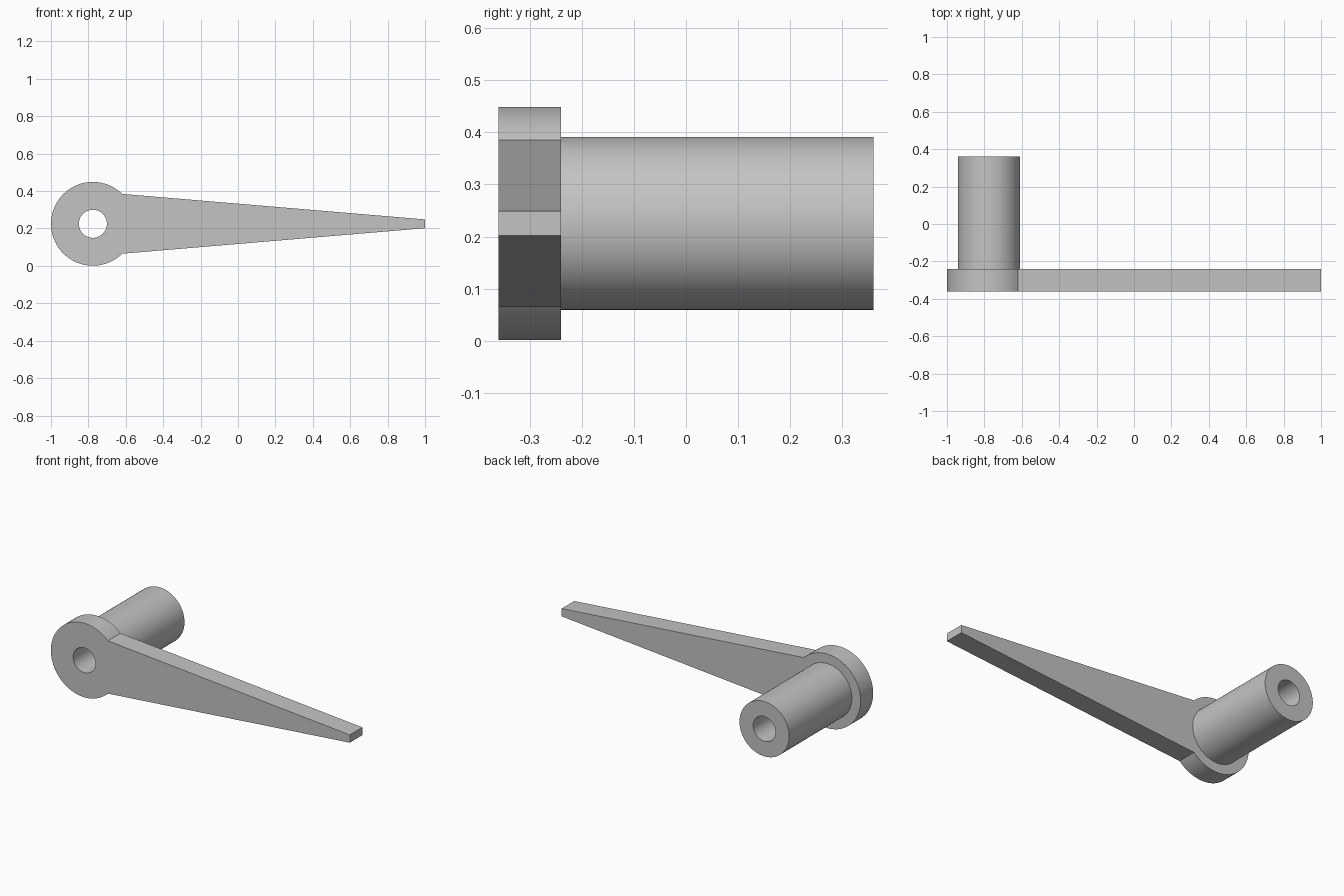
import bpy
from math import cos, sin, radians, pi

default = bpy.data.objects.get("Cube")
if default:
    bpy.data.objects.remove(default, do_unlink=True)

grey = bpy.data.materials.new("plain grey")
grey.use_nodes = True
grey.diffuse_color = (0.55, 0.55, 0.55, 1)
grey.node_tree.nodes["Principled BSDF"].inputs["Base Color"].default_value = (0.55, 0.55, 0.55, 1)

AXIS_X, AXIS_Z = -0.776, 0.225
HUB_R, TUBE_R, BORE_R = 0.224, 0.166, 0.075
FRONT, PLATE_BACK, TUBE_BACK = -0.36, -0.24, 0.36


def arc(radius, start=0.0, end=2 * pi, steps=72, closed=True):
    """Points on an arc around the pivot axis, in the front plane."""
    count = steps if closed else steps + 1
    angles = [start + (end - start) * i / steps for i in range(count)]
    return [(AXIS_X + radius * cos(a), AXIS_Z + radius * sin(a)) for a in angles]


def extruded_part(name, outlines, y_front, y_back):
    """Extrude nested outlines along y; inner outlines become holes."""
    curve = bpy.data.curves.new(name, "CURVE")
    curve.dimensions = "2D"
    curve.fill_mode = "BOTH"
    curve.extrude = (y_back - y_front) / 2
    for points in outlines:
        spline = curve.splines.new("POLY")
        spline.points.add(len(points) - 1)
        for p, (x, z) in zip(spline.points, points):
            p.co = (x, z, 0, 1)
        spline.use_cyclic_u = True
    obj = bpy.data.objects.new(name, curve)
    bpy.context.collection.objects.link(obj)
    obj.rotation_euler.x = pi / 2
    obj.location.y = (y_front + y_back) / 2
    curve.materials.append(grey)

    # Turn into a welded mesh with crisp rims and smooth round walls
    bpy.ops.object.select_all(action="DESELECT")
    obj.select_set(True)
    bpy.context.view_layer.objects.active = obj
    bpy.ops.object.convert(target="MESH")
    obj = bpy.context.object
    bpy.ops.object.mode_set(mode="EDIT")
    bpy.ops.mesh.select_all(action="SELECT")
    bpy.ops.mesh.remove_doubles(threshold=0.0001)
    bpy.ops.mesh.normals_make_consistent(inside=False)
    bpy.ops.object.mode_set(mode="OBJECT")
    bpy.ops.object.shade_smooth_by_angle(angle=radians(30))
    return obj


# Lever: round hub running into a tapered arm
neck = radians(45.5)
tip_half = 0.0235
lever_outline = arc(HUB_R, neck, 2 * pi - neck, 60, closed=False)
lever_outline += [(1.0, AXIS_Z - tip_half), (1.0, AXIS_Z + tip_half)]
extruded_part("lever_arm", [lever_outline, arc(BORE_R)], FRONT, PLATE_BACK)

# Hollow shaft behind the hub
extruded_part("shaft_tube", [arc(TUBE_R), arc(BORE_R)], PLATE_BACK, TUBE_BACK)
